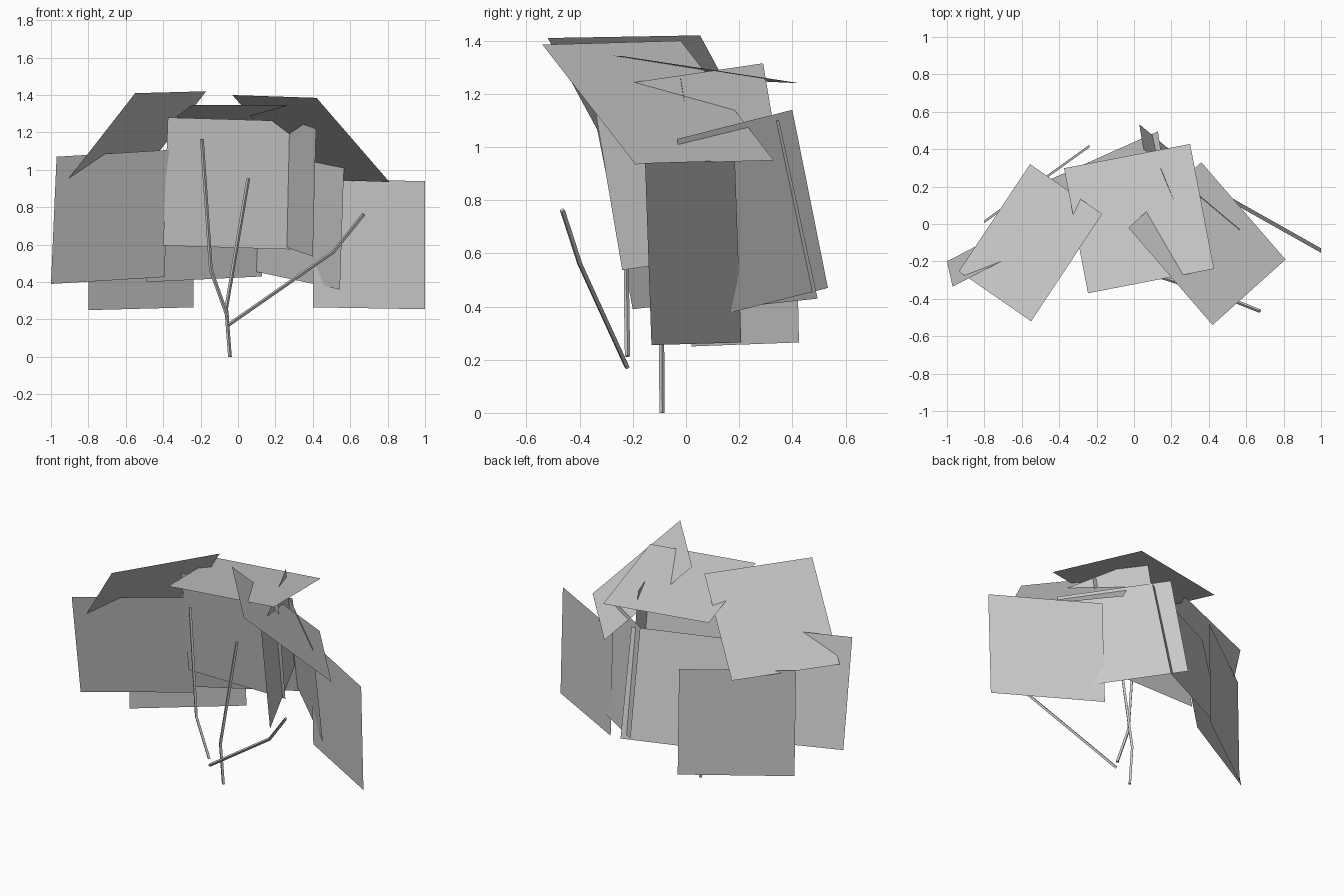
import bpy
from mathutils import Vector

if "Cube" in bpy.data.objects:
    bpy.data.objects.remove(bpy.data.objects["Cube"])


def leaf_card(name, a, b, c):
    """Flat square card from three corners in order; the fourth completes it."""
    a, b, c = Vector(a), Vector(b), Vector(c)
    mesh = bpy.data.meshes.new(name)
    mesh.from_pydata([a, b, c, a + c - b], [], [(0, 1, 2, 3)])
    obj = bpy.data.objects.new(name, mesh)
    bpy.context.collection.objects.link(obj)


def stem(name, points, radius=0.01):
    """Thin four-sided twig bent through the given points."""
    curve = bpy.data.curves.new(name, 'CURVE')
    curve.dimensions = '3D'
    curve.bevel_depth = radius
    curve.bevel_resolution = 0
    curve.use_fill_caps = True
    spline = curve.splines.new('POLY')
    spline.points.add(len(points) - 1)
    for p, co in zip(spline.points, points):
        p.co = (*co, 1)
    spline.use_smooth = False
    obj = bpy.data.objects.new(name, curve)
    bpy.context.collection.objects.link(obj)


# upper foliage cards
leaf_card("leaf_top_right", (-.03, -.02, 1.40), (.42, -.54, 1.385), (.81, -.19, .935))
leaf_card("leaf_top_left", (-.17, .053, 1.42), (-.55, -.52, 1.41), (-.936, -.253, .915))
leaf_card("leaf_top_centre", (-.246, -.37, 1.348), (.428, -.24, 1.342), (.30, .428, 1.24))

# upright foliage cards through the middle
leaf_card("leaf_middle_across", (-.375, -.05, 1.28), (-.40, .06, .595), (.28, .09, .575))
leaf_card("leaf_middle_side", (.144, .29, 1.315), (.417, -.355, 1.22), (.40, -.24, .537))

# upright foliage cards around the outside
leaf_card("leaf_left", (-.364, -.02, 1.107), (-.97, -.335, 1.07), (-1.0, -.20, .39))
leaf_card("leaf_back_left", (-.80, .005, .935), (-.80, .02, .25), (-.237, .425, .265))
leaf_card("leaf_back", (.15, .35, 1.10), (.128, .495, .43), (-.49, .22, .40))
leaf_card("leaf_back_right", (.05, .40, 1.14), (.567, -.034, 1.03), (.545, .10, .36))
leaf_card("leaf_right", (.40, .184, .95), (1.0, -.154, .94), (1.0, -.13, .255))

# bent twigs
stem("stem_centre", [(-.043, -.09, 0), (-.063, -.092, .26), (.055, -.089, .955)])
stem("stem_left", [(-.055, -.22, .213), (-.145, -.224, .465), (-.193, -.22, 1.165)])
stem("stem_right", [(-.05, -.222, .172), (.51, -.40, .562), (.672, -.465, .763)])
